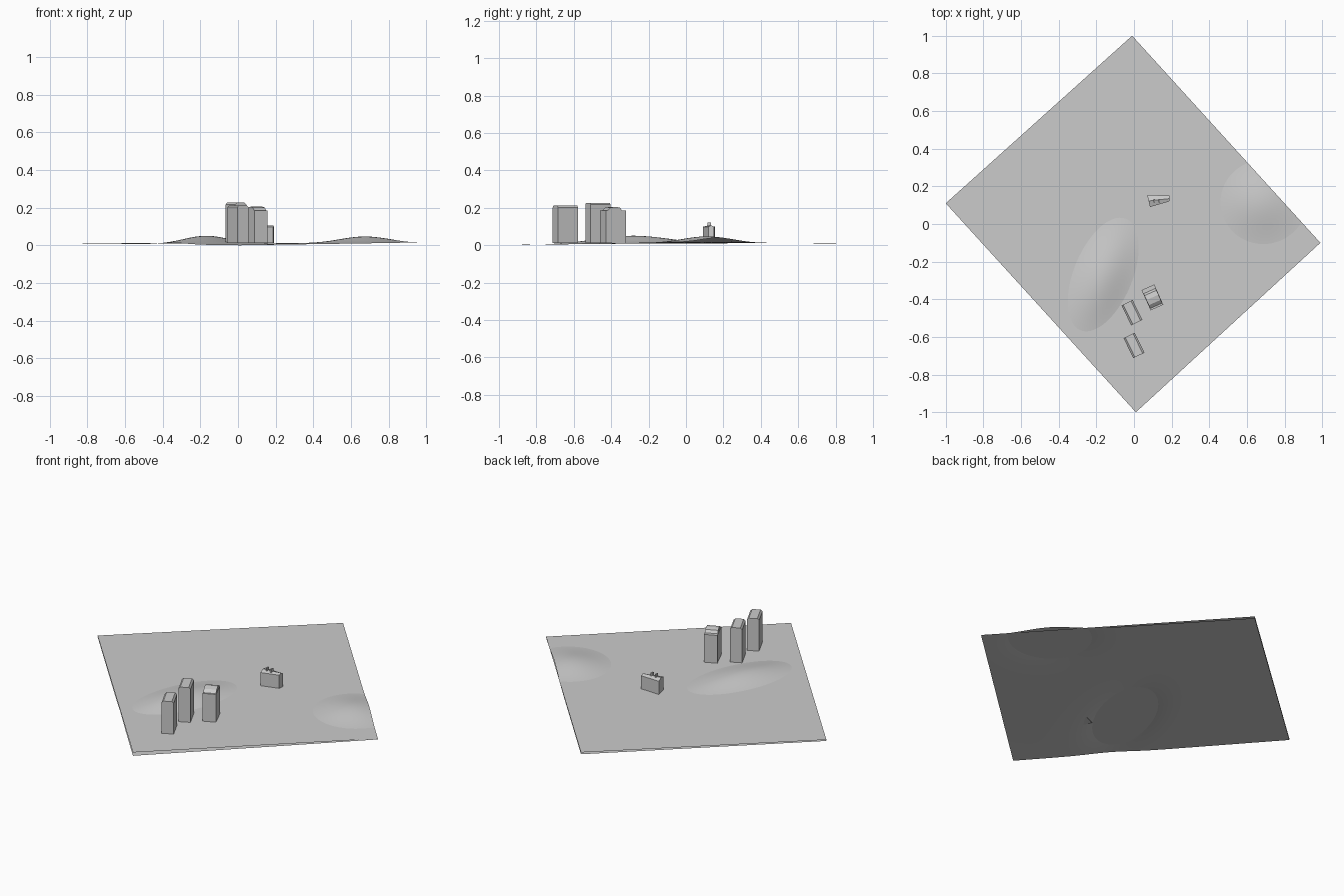
import bpy, bmesh
from math import exp, cos, sin, radians
from mathutils import Vector, Matrix

cube = bpy.data.objects.get("Cube")
if cube:
    bpy.data.objects.remove(cube, do_unlink=True)

grey = bpy.data.materials.new("plain grey")
grey.use_nodes = True
COLOUR = (0.6, 0.6, 0.6, 1)
grey.diffuse_color = COLOUR
grey.node_tree.nodes["Principled BSDF"].inputs["Base Color"].default_value = COLOUR

# Site corners: front, left, back, right
CORNERS = [Vector(c) for c in ((0.01, -1), (0.99, -0.1), (-0.01, 1), (-1, 0.11))]
PLANE_Z = 0.02


def finish(name, bm, recalc=True):
    if recalc:
        bmesh.ops.recalc_face_normals(bm, faces=bm.faces)
    mesh = bpy.data.meshes.new(name)
    bm.to_mesh(mesh)
    bm.free()
    mesh.materials.append(grey)
    obj = bpy.data.objects.new(name, mesh)
    bpy.context.scene.collection.objects.link(obj)
    return obj


def blend(values, u, v):
    a, b, c, d = values
    return (a * (1 - u) + b * u) * (1 - v) + (d * (1 - u) + c * u) * v


def hill(p, centre, turn, length, width, height):
    d = p - Vector(centre)
    t = radians(turn)
    along = (d.x * cos(t) + d.y * sin(t)) / length
    across = (-d.x * sin(t) + d.y * cos(t)) / width
    return height * exp(-along ** 2 - across ** 2)


def prism(name, outline, depth, matrix):
    """Extrude an x-z outline along y, centred, then place it."""
    bm = bmesh.new()
    face = bm.faces.new([bm.verts.new((x, -depth / 2, z)) for x, z in outline])
    out = bmesh.ops.extrude_face_region(bm, geom=[face])
    moved = [g for g in out["geom"] if isinstance(g, bmesh.types.BMVert)]
    bmesh.ops.translate(bm, verts=moved, vec=(0, depth, 0))
    bm.transform(matrix)
    return finish(name, bm)


def place(x, y, turn):
    return Matrix.Translation((x, y, 0)) @ Matrix.Rotation(radians(turn), 4, "Z")


# Flat ground sheet
bm = bmesh.new()
bm.faces.new([bm.verts.new((c.x, c.y, PLANE_Z)) for c in CORNERS])
finish("flat_ground", bm, False)

# Rolling terrain that rises through the flat sheet as two hills
bm = bmesh.new()
N = 64
rows = []
for j in range(N + 1):
    row = []
    for i in range(N + 1):
        u, v = i / N, j / N
        p = blend(CORNERS, u, v)
        z = blend((0.0, 0.015, 0.009, 0.013), u, v)
        z += hill(p, (-0.17, -0.29), 68, 0.29, 0.14, 0.043)
        z += hill(p, (0.67, 0.11), 0, 0.18, 0.18, 0.034)
        row.append(bm.verts.new((p.x, p.y, z)))
    rows.append(row)
for low, high in zip(rows, rows[1:]):
    for i in range(N):
        bm.faces.new((low[i], low[i + 1], high[i + 1], high[i]))
terrain = finish("rolling_terrain", bm, False)
for poly in terrain.data.polygons:
    poly.use_smooth = True

# Two tall towers with chamfered long roof edges
BASE = 0.012
for name, x, y, top in (("front_tower", 0.0, -0.645, 0.212),
                        ("middle_tower", -0.011, -0.471, 0.226)):
    w, c = 0.033, 0.01
    outline = [(-w, BASE), (w, BASE), (w, top - c), (w - c, top),
               (c - w, top), (-w, top - c)]
    prism(name, outline, 0.118, place(x, y, 26))

# Third tower: plain body with a raised roof block sloping at both ends
spot = place(0.098, -0.39, 24)
w = 0.037
prism("back_tower", [(-w, BASE), (w, BASE), (w, 0.185), (-w, 0.185)], 0.118, spot)
ridge = [(-0.05, 0.184), (0.038, 0.184), (0.026, 0.2), (0.0, 0.205), (-0.03, 0.2)]
prism("back_tower_roof", ridge, 0.07, spot @ Matrix.Rotation(radians(90), 4, "Z"))

# Small wedge-shaped house with a shallow pitched roof
bm = bmesh.new()
plan = [(0.07, 0.155), (0.085, 0.09), (0.187, 0.12), (0.19, 0.15)]
floor = [bm.verts.new((x, y, BASE)) for x, y in plan]
eaves = [bm.verts.new((x, y, 0.098)) for x, y in plan]
ridge = [bm.verts.new(((eaves[a].co + eaves[b].co) / 2) + Vector((0, 0, 0.008)))
         for a, b in ((0, 1), (2, 3))]
bm.faces.new(floor)
for i in range(4):
    k = (i + 1) % 4
    wall = [floor[i], floor[k], eaves[k], eaves[i]]
    if i in (0, 2):
        wall.insert(3, ridge[i // 2])
    bm.faces.new(wall)
bm.faces.new((eaves[1], eaves[2], ridge[1], ridge[0]))
bm.faces.new((eaves[3], eaves[0], ridge[0], ridge[1]))
finish("small_house", bm)

# Chimneys
for name, x in (("right_chimney", 0.107), ("left_chimney", 0.135)):
    h = 0.004
    prism(name, [(-h, 0.095), (h, 0.095), (h, 0.122), (-h, 0.122)], 0.018,
          place(x, 0.124, 0))
